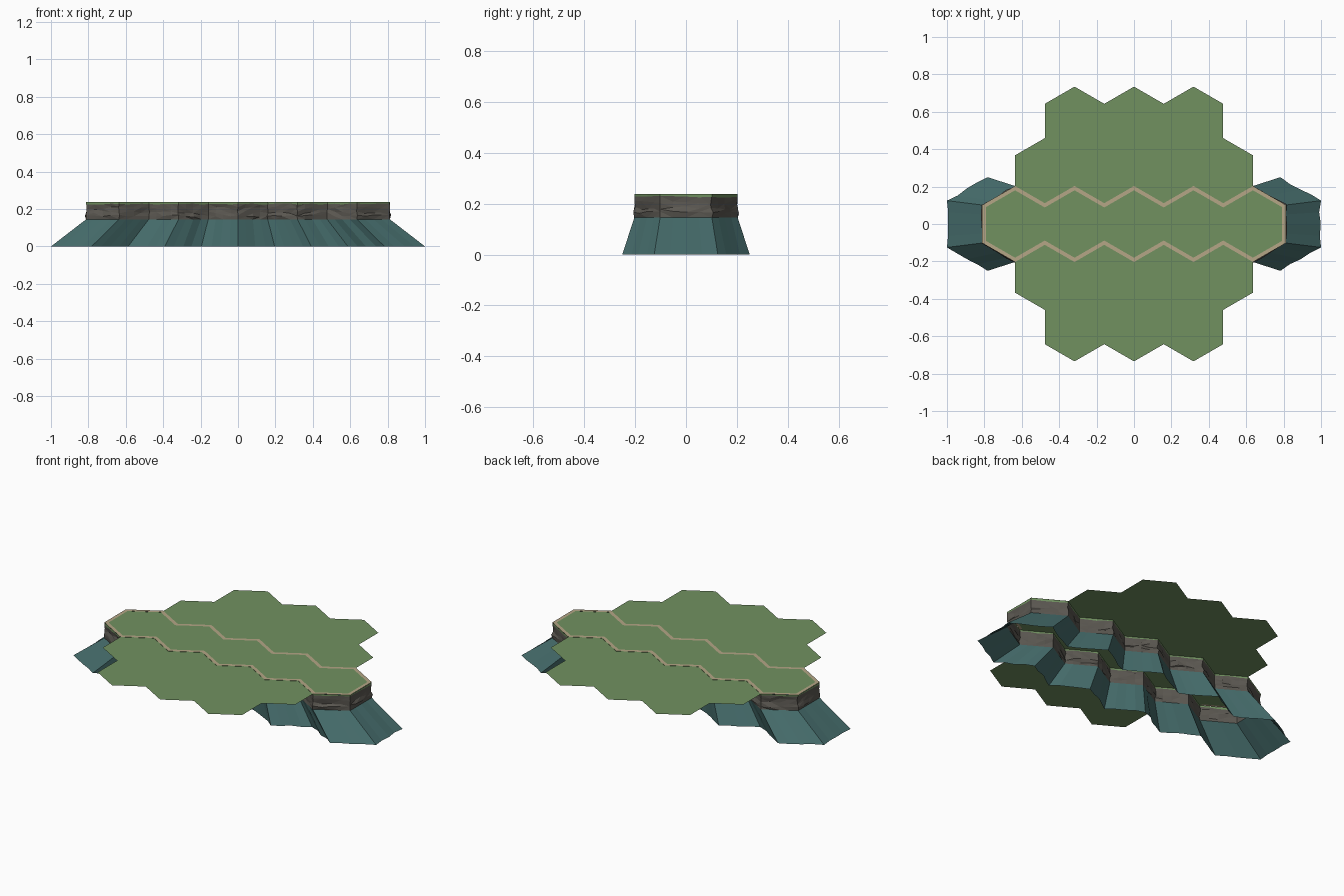
import bpy, bmesh, math, random
from mathutils import Vector

if "Cube" in bpy.data.objects:
    bpy.data.objects.remove(bpy.data.objects["Cube"])

random.seed(4)
A = 0.159                    # half width of a hexagon
R = 2 * A / math.sqrt(3)     # corner radius
TOP, CLIFF, RIM = 0.238, 0.145, 0.017
SPREAD = 1 / (5 * A + RIM)   # the slope flares out radially to x = 1
STEPS = 4                    # pieces per hexagon edge


def material(name, rgb):
    m = bpy.data.materials.new(name)
    m.diffuse_color = (*rgb, 1)
    m.use_nodes = True
    m.node_tree.nodes["Principled BSDF"].inputs["Base Color"].default_value = m.diffuse_color
    return m


GRASS = material("grass green", (0.165, 0.285, 0.118))
SAND = material("sand", (0.46, 0.38, 0.24))
ROCK = material("rock grey", (0.105, 0.097, 0.083))
SLOPE = material("deep teal", (0.060, 0.150, 0.147))


def make(name, bm, mats):
    me = bpy.data.meshes.new(name)
    bm.to_mesh(me)
    bm.free()
    for m in mats:
        me.materials.append(m)
    ob = bpy.data.objects.new(name, me)
    bpy.context.collection.objects.link(ob)
    return ob


def outline(count):
    """Counter-clockwise zigzag border of a row of hexagons."""
    half = []
    for i in range(count):
        x = (2 * i - count + 1) * A
        half += [Vector((x - A, -R / 2)), Vector((x, -R))]
    half.append(Vector((count * A, -R / 2)))
    return half + [-p for p in half]


def offset(pts, d):
    """Mitred outward offset of a closed outline."""
    out = []
    for i, p in enumerate(pts):
        e1 = (p - pts[i - 1]).normalized()
        e2 = (pts[(i + 1) % len(pts)] - p).normalized()
        n1, n2 = Vector((e1.y, -e1.x)), Vector((e2.y, -e2.x))
        out.append(p + (n1 + n2) * d / (1 + n1.dot(n2)))
    return out


def subdivide(pts):
    """Split edges; return (point, outward normal, is_corner)."""
    out = []
    for i, p in enumerate(pts):
        q = pts[(i + 1) % len(pts)]
        e = (q - p).normalized()
        for k in range(STEPS):
            out.append((p.lerp(q, k / STEPS), Vector((e.y, -e.x)), k == 0))
    return out


def bridge(bm, a, b, mat):
    for i in range(len(a)):
        j = (i + 1) % len(a)
        f = bm.faces.new((b[i], b[j], a[j], a[i]))
        f.material_index = mat


# Flat sheet of hexagon tiles: rows of 3, 4, 5, 4, 3
bm = bmesh.new()
for row in range(-2, 3):
    n = 5 - abs(row)
    for i in range(n):
        cx, cy = (2 * i - n + 1) * A, row * 1.5 * R
        bm.faces.new([bm.verts.new((cx + R * math.sin(-k * math.pi / 3),
                                    cy + R * math.cos(k * math.pi / 3), TOP - 0.002))
                      for k in range(6)])
bmesh.ops.remove_doubles(bm, verts=bm.verts, dist=0.001)
make("grass_tiles", bm, [GRASS])

# Sandy border line around the middle row
base = outline(5)
edge = offset(base, RIM)
bm = bmesh.new()
inner = [bm.verts.new((*p, TOP)) for p in offset(base, -0.003)]
outer = [bm.verts.new((*p, TOP)) for p in edge]
bridge(bm, inner, outer, 0)
make("sand_border", bm, [SAND])

# Rough cliff with a grassy lip, then a flared slope below it
ring = subdivide(edge)
# rows: height, height jitter, outward shift, outward jitter
rows = [(TOP - 0.0005, 0, 0, 0), (0.227, 0.003, -0.001, 0.001), (0.205, 0.007, -0.003, 0.004),
        (0.183, 0.007, -0.003, 0.005), (0.164, 0.006, 0.002, 0.006), (CLIFF, 0, 0, 0)]
bm = bmesh.new()
prev = None
for r, (z, dz, s, ds) in enumerate(rows):
    loop = []
    for p, n, corner in ring:
        q = p + n * (s + random.uniform(-ds, ds))
        loop.append(bm.verts.new((q.x, q.y, z + random.uniform(-dz, dz))))
    if prev:
        bridge(bm, prev, loop, 0 if r == 1 else 1)
    prev = loop
bmesh.ops.triangulate(bm, faces=[f for f in bm.faces if f.material_index == 1])
make("cliff_wall", bm, [GRASS, ROCK])

bm = bmesh.new()
top = [bm.verts.new((*p, CLIFF)) for p, n, c in ring]
foot = []
for p, n, corner in ring:
    q = p * SPREAD + n * (0 if corner else random.uniform(-0.012, 0.004 if abs(n.x) < 0.9 else 0))
    foot.append(bm.verts.new((q.x, q.y, 0)))
bridge(bm, top, foot, 0)
make("flared_slope", bm, [SLOPE])
